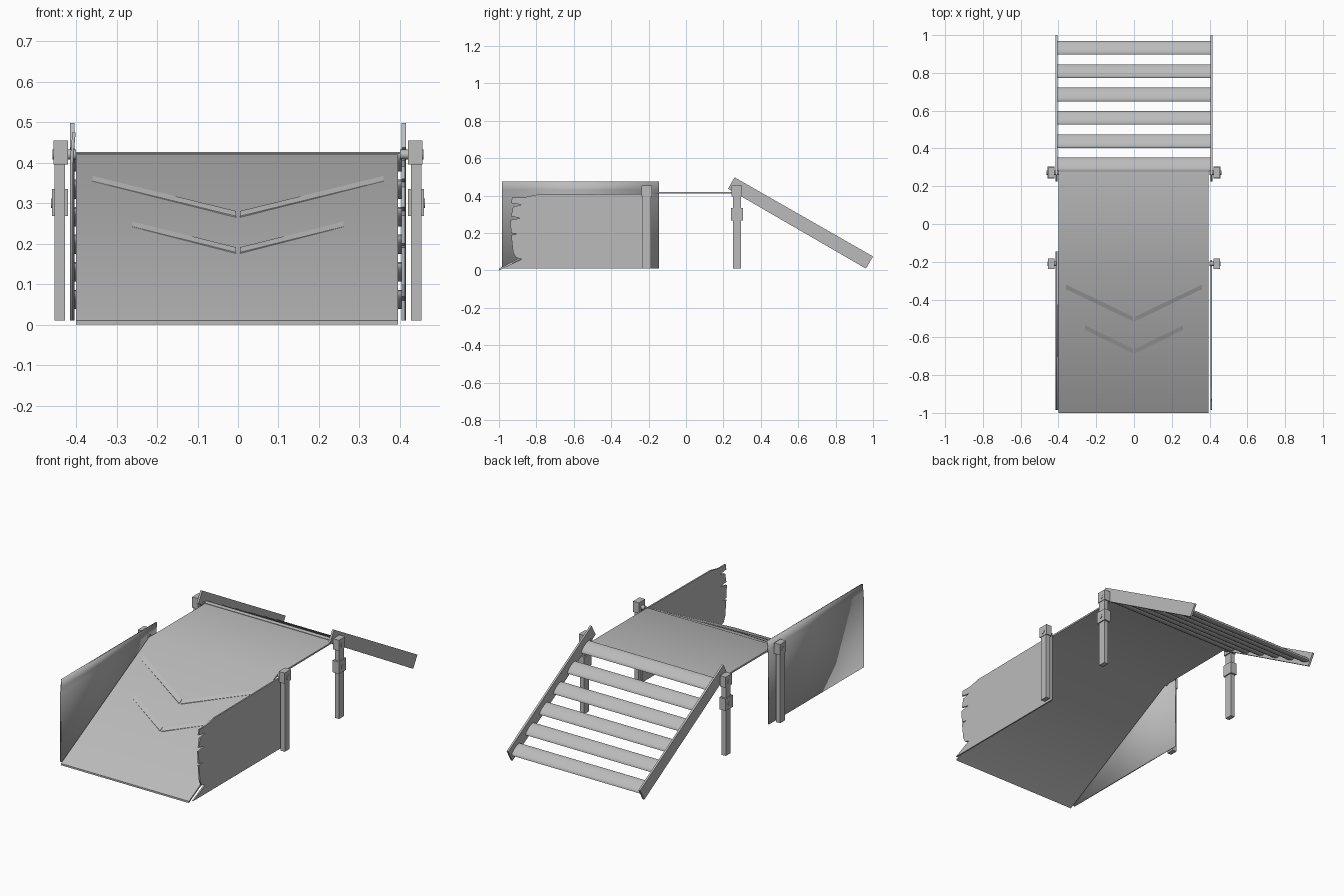
import bpy, bmesh, math
from mathutils import Matrix, Vector

cube = bpy.data.objects.get("Cube")
if cube:
    bpy.data.objects.remove(cube, do_unlink=True)

grey = bpy.data.materials.new("plain grey")
grey.use_nodes = True
COL = (0.5, 0.5, 0.5, 1)
grey.diffuse_color = COL
grey.node_tree.nodes["Principled BSDF"].inputs["Base Color"].default_value = COL


def finish(bm, name, smooth=0):
    bmesh.ops.recalc_face_normals(bm, faces=bm.faces)
    me = bpy.data.meshes.new(name)
    bm.to_mesh(me)
    bm.free()
    me.materials.append(grey)
    ob = bpy.data.objects.new(name, me)
    bpy.context.collection.objects.link(ob)
    if smooth:
        bpy.ops.object.select_all(action="DESELECT")
        ob.select_set(True)
        bpy.context.view_layer.objects.active = ob
        bpy.ops.object.shade_smooth_by_angle(angle=math.radians(smooth))
    return ob


def extrude_x(name, profile, x0, x1, smooth=0):
    """Extrude a closed (y, z) outline from x0 to x1."""
    bm = bmesh.new()
    face = bm.faces.new([bm.verts.new((x0, y, z)) for y, z in profile])
    new = bmesh.ops.extrude_face_region(bm, geom=[face])["geom"]
    moved = [g for g in new if isinstance(g, bmesh.types.BMVert)]
    bmesh.ops.translate(bm, verts=moved, vec=(x1 - x0, 0, 0))
    return finish(bm, name, smooth)


def box(name, x, y, z):
    return extrude_x(name, [(y[0], z[0]), (y[1], z[0]), (y[1], z[1]), (y[0], z[1])], *x)


def rod(name, x0, x1, y, z, r, sides=12):
    ring = [(y + r * math.cos(a), z + r * math.sin(a))
            for a in (2 * math.pi * i / sides for i in range(sides))]
    return extrude_x(name, ring, x0, x1, 40)


# Ramp sheet bending into the level platform
T = 0.01
extrude_x("ramp_deck", [(-1, T), (-0.22, 0.42), (0.28, 0.42),
                        (0.28, 0.412), (-0.22, 0.41), (-1, 0)], -0.4, 0.395, 45)


def ramp_z(y):
    return T + (y + 1) * (0.42 - T) / 0.78


# Raised chevron strips, sinking into the ramp at their outer ends
def chevron_arm(name, side, y_in, y_out, reach):
    bm = bmesh.new()
    rings = []
    for x, y, lift in ((0.005, y_in, 0.003), (reach, y_out, 0.0005)):
        rings.append([bm.verts.new((side * x, y + dy, ramp_z(y + dy) + dz))
                      for dy, dz in ((0, -0.003), (0.024, -0.003), (0.024, lift), (0, lift))])
    for i in range(4):
        j = (i + 1) % 4
        bm.faces.new((rings[0][i], rings[0][j], rings[1][j], rings[1][i]))
    bm.faces.new(rings[0])
    bm.faces.new(rings[1])
    finish(bm, name)


for n, (y_in, y_out, reach) in enumerate([(-0.515, -0.345, 0.36), (-0.685, -0.56, 0.26)]):
    for side, tag in ((1, "left"), (-1, "right")):
        chevron_arm(f"chevron_{n}_{tag}", side, y_in, y_out, reach)

# Whole side panel with a gently bent upper lip
bm = bmesh.new()
rows = [(-0.411, 0.01), (-0.411, 0.40), (-0.409, 0.43), (-0.405, 0.475)]
grid = [[bm.verts.new((x, y, z)) for y in (-0.985, -0.145)] for x, z in rows]
for a, b in zip(grid, grid[1:]):
    bm.faces.new((a[0], a[1], b[1], b[0]))
panel = finish(bm, "right_side_panel", 40)
solid = panel.modifiers.new("thickness", "SOLIDIFY")
solid.thickness = 0.008
solid.offset = 0

# Torn side panel with a jagged front edge
torn = [(-0.19, 0.01), (-0.19, 0.41), (-0.80, 0.405), (-0.87, 0.39), (-0.93, 0.39),
        (-0.935, 0.36), (-0.88, 0.352), (-0.925, 0.34), (-0.935, 0.29), (-0.885, 0.28),
        (-0.94, 0.27), (-0.935, 0.2), (-0.9, 0.195), (-0.935, 0.19), (-0.925, 0.1),
        (-0.91, 0.07), (-0.88, 0.06), (-0.985, 0.01)]
extrude_x("left_side_panel", torn, 0.404, 0.412)

# Posts, brackets, bolts and ladder rails on both sides
for s, tag in ((1, "left"), (-1, "right")):
    for y, where in ((-0.21, "front"), (0.272, "back")):
        name = f"{tag}_{where}"
        box(name + "_post", (s * 0.427, s * 0.453), (y - 0.022, y + 0.022), (0.01, 0.40))
        box(name + "_cap", (s * 0.42, s * 0.456), (y - 0.028, y + 0.028), (0.395, 0.455))
        rod(name + "_cap_bolt", s * 0.40, s * 0.458, y, 0.42, 0.012)
    box(tag + "_clamp", (s * 0.42, s * 0.459), (0.24, 0.304), (0.268, 0.335))
    rod(tag + "_clamp_bolt", s * 0.45, s * 0.462, 0.272, 0.3, 0.012)
    extrude_x(tag + "_ladder_rail",
              [(0.26, 0.498), (0.225, 0.437), (0.962, 0.01), (1.0, 0.075)],
              s * 0.404, s * 0.415)

# Rounded ladder slats tilted along the rails, pinned at each end
tilt = Matrix.Rotation(math.radians(-30), 2)
for i in range(6):
    y, z = 0.315 + 0.1235 * i, 0.402 - 0.068 * i
    ring = []
    for k in range(16):
        a = 2 * math.pi * k / 16
        p = tilt @ Vector((0.042 * math.cos(a), 0.014 * math.sin(a)))
        ring.append((y + p.x, z + p.y))
    extrude_x(f"ladder_slat_{i + 1}", ring, -0.404, 0.404, 60)
    rod(f"slat_pin_{i + 1}", -0.41, 0.41, y, z + 0.008, 0.007, 8)
